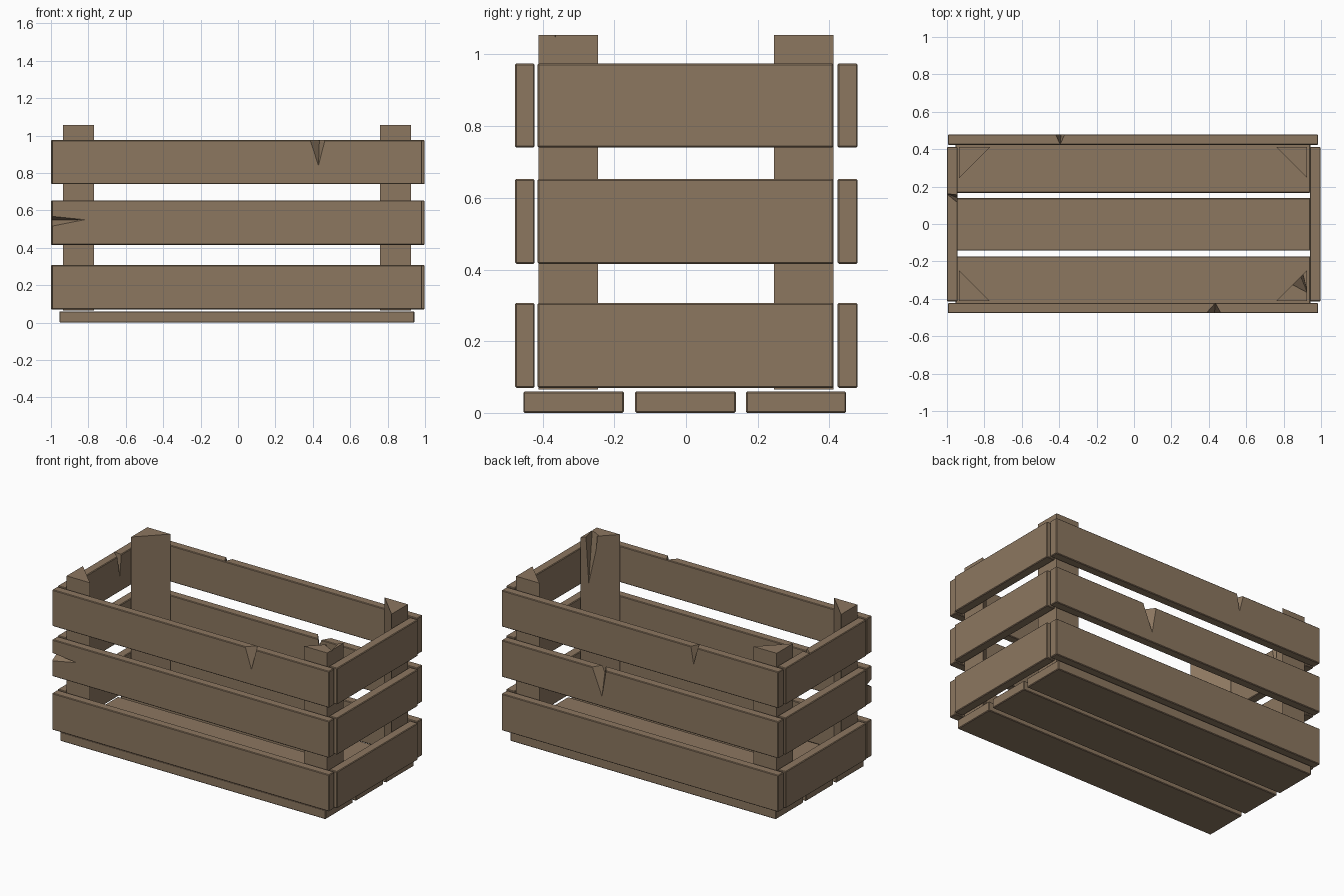
import bpy, bmesh
from mathutils import Vector

if "Cube" in bpy.data.objects:
    bpy.data.objects.remove(bpy.data.objects["Cube"])

wood = bpy.data.materials.new("weathered brown wood")
wood.diffuse_color = (0.262, 0.184, 0.117, 1)
wood.use_nodes = True
wood.node_tree.nodes["Principled BSDF"].inputs["Base Color"].default_value = wood.diffuse_color


def make_object(name, bm):
    bmesh.ops.recalc_face_normals(bm, faces=bm.faces)
    me = bpy.data.meshes.new(name)
    bm.to_mesh(me)
    bm.free()
    me.materials.append(wood)
    ob = bpy.data.objects.new(name, me)
    bpy.context.collection.objects.link(ob)
    return ob


def plank(name, x, y, z):
    """Board spanning the given ranges, with slightly softened edges."""
    bm = bmesh.new()
    bmesh.ops.create_cube(bm, size=1)
    for v in bm.verts:
        v.co = Vector([(r[0] + r[1]) / 2 + c * (r[1] - r[0])
                       for c, r in zip(v.co, (x, y, z))])
    bmesh.ops.bevel(bm, geom=bm.edges[:], offset=0.004, segments=1, affect='EDGES')
    return make_object(name, bm)


def post(name, x, y, sx, sy, z0=0.065, z1=1.055, w=0.166):
    """Triangular corner post with its right angle at (x, y)."""
    bm = bmesh.new()
    f = bm.faces.new([bm.verts.new(p) for p in
                      ((x, y, z0), (x - sx * w, y, z0), (x, y - sy * w, z0))])
    top = bmesh.ops.extrude_face_region(bm, geom=[f])["geom"]
    for v in top:
        if isinstance(v, bmesh.types.BMVert):
            v.co.z = z1
    return make_object(name, bm)


def chip(ob, pts):
    """Cut a splinter-shaped (tetrahedral) chip out of a board."""
    bm = bmesh.new()
    pts = [Vector(p) for p in pts]
    mid = sum(pts, Vector()) / 4
    vs = [bm.verts.new(mid + (p - mid) * 1.04) for p in pts]
    for i in range(4):
        bm.faces.new(vs[:i] + vs[i + 1:])
    cutter = make_object(ob.name + "_chip_cutter", bm)
    cutter.hide_render = True
    cutter.hide_viewport = True
    cutter.display_type = 'WIRE'
    m = ob.modifiers.new("chip", 'BOOLEAN')
    m.operation = 'DIFFERENCE'
    m.solver = 'EXACT'
    m.object = cutter


# Wall slats in three rows
slats = {}
rows = {"lower": (0.07, 0.307), "middle": (0.416, 0.653), "upper": (0.74, 0.975)}
walls = {"front": ((-0.995, 0.984), (-0.477, -0.422)),
         "back": ((-0.995, 0.984), (0.423, 0.479)),
         "left": ((-1.0, -0.943), (-0.414, 0.412)),
         "right": ((0.94, 0.998), (-0.414, 0.412))}
for row, z in rows.items():
    for wall, (x, y) in walls.items():
        slats[wall, row] = plank(f"{wall}_{row}_slat", x, y, z)

# Floor boards
for i, y in enumerate(((-0.454, -0.173), (-0.142, 0.139), (0.167, 0.447))):
    plank(f"floor_board_{i + 1}", (-0.955, 0.943), y, (0.0, 0.06))

# Corner posts
posts = {}
for side, x, sx in (("left", -0.936, -1), ("right", 0.926, 1)):
    for end, y, sy in (("front", -0.412, -1), ("back", 0.411, 1)):
        posts[end, side] = post(f"{end}_{side}_post", x, y, sx, sy)

# Splintered chips in the boards
chip(slats["front", "upper"], ((0.385, -0.478, 0.977), (0.465, -0.478, 0.977),
                               (0.435, -0.422, 0.977), (0.43, -0.478, 0.84)))
chip(slats["front", "middle"], ((-0.997, -0.478, 0.515), (-0.997, -0.478, 0.568),
                                (-0.997, -0.422, 0.548), (-0.82, -0.478, 0.55)))
chip(slats["back", "upper"], ((-0.42, 0.481, 0.977), (-0.37, 0.481, 0.977),
                              (-0.395, 0.425, 0.977), (-0.39, 0.481, 0.86)))
chip(slats["back", "middle"], ((0.235, 0.481, 0.655), (0.335, 0.481, 0.655),
                               (0.29, 0.405, 0.655), (0.265, 0.481, 0.48)))
chip(slats["left", "upper"], ((-0.941, 0.155, 0.977), (-0.941, 0.112, 0.977),
                              (-1.002, 0.162, 0.977), (-0.941, 0.14, 0.835)))
chip(posts["front", "right"], ((0.849, -0.325, 1.057), (0.902, -0.266, 1.057),
                               (0.926, -0.366, 1.057), (0.891, -0.28, 0.76)))
